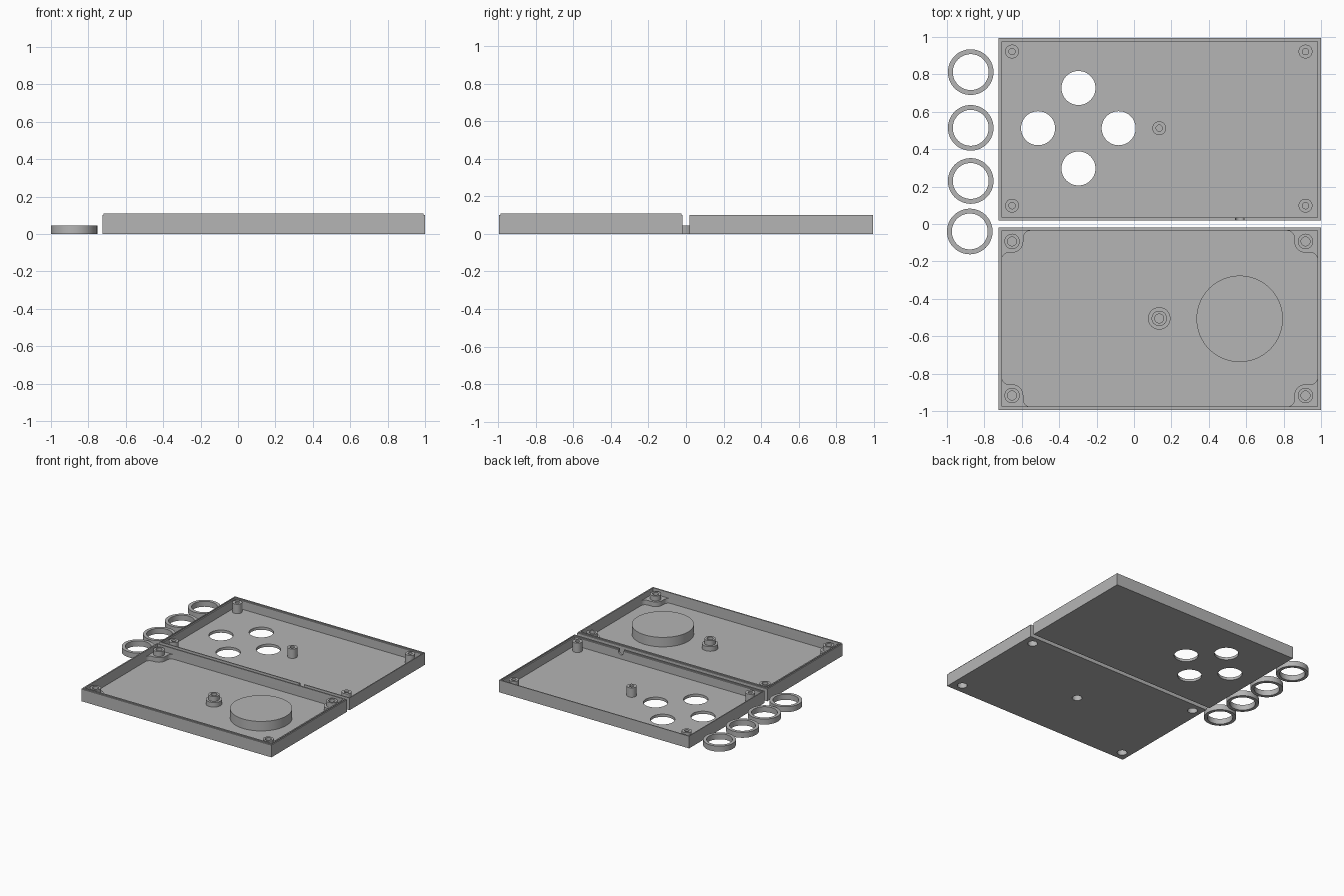
import bpy, bmesh, math

if "Cube" in bpy.data.objects:
    bpy.data.objects.remove(bpy.data.objects["Cube"])

grey = bpy.data.materials.new("plain grey")
grey.diffuse_color = (0.46, 0.46, 0.46, 1)
grey.use_nodes = True
grey.node_tree.nodes["Principled BSDF"].inputs["Base Color"].default_value = grey.diffuse_color

FLOOR, RIM, WALL = 0.022, 0.10, 0.018
X0, X1 = -0.725, 1.0


def prism(name, pts, z0, z1):
    """Solid with a flat outline, running from z0 to z1."""
    bm = bmesh.new()
    face = bm.faces.new([bm.verts.new((x, y, z0)) for x, y in pts])
    top = bmesh.ops.extrude_face_region(bm, geom=[face])["geom"]
    moved = [v for v in top if isinstance(v, bmesh.types.BMVert)]
    bmesh.ops.translate(bm, vec=(0, 0, z1 - z0), verts=moved)
    bmesh.ops.recalc_face_normals(bm, faces=bm.faces)
    mesh = bpy.data.meshes.new(name)
    bm.to_mesh(mesh)
    bm.free()
    ob = bpy.data.objects.new(name, mesh)
    mesh.materials.append(grey)
    bpy.context.collection.objects.link(ob)
    return ob


def rect(x0, y0, x1, y1, inset=0.0):
    i = inset
    return [(x0 + i, y0 + i), (x1 - i, y0 + i), (x1 - i, y1 - i), (x0 + i, y1 - i)]


def arc(cx, cy, r, a0, a1, n):
    return [(cx + r * math.cos(math.radians(a0 + (a1 - a0) * k / n)),
             cy + r * math.sin(math.radians(a0 + (a1 - a0) * k / n)))
            for k in range(n + 1)]


def disc(cx, cy, r, n=48):
    return arc(cx, cy, r, 0, 360, n)[:-1]


def combine(target, tool, op):
    """Join or cut with a helper solid, then discard the helper."""
    mod = target.modifiers.new("solid", 'BOOLEAN')
    mod.operation, mod.object, mod.solver = op, tool, 'EXACT'
    bpy.context.view_layer.objects.active = target
    bpy.ops.object.modifier_apply(modifier=mod.name)
    bpy.data.objects.remove(tool)


def add(target, pts, z0, z1):
    combine(target, prism("added", pts, z0, z1), 'UNION')


def cut(target, pts, z0, z1):
    combine(target, prism("cutter", pts, z0, z1), 'DIFFERENCE')


def finish(ob):
    bpy.ops.object.select_all(action='DESELECT')
    ob.select_set(True)
    bpy.context.view_layer.objects.active = ob
    bpy.ops.object.shade_smooth_by_angle(angle=math.radians(30))


def post_spots(ys, middle_y):
    return [(x, y) for x in (-0.652, 0.917) for y in ys] + [(0.135, middle_y)]


# Back tray: shell with an inner step on the rim
y0, y1 = 0.018, 0.995
back = prism("back_tray", rect(X0, y0, X1, y1), 0, RIM)
cut(back, rect(X0, y0, X1, y1, WALL), FLOOR, 0.2)
cut(back, rect(X0, y0, X1, y1, 0.008), RIM - 0.008, 0.2)
# Screw posts with blind holes
for x, y in post_spots((0.098, 0.922), 0.512):
    add(back, disc(x, y, 0.037, 32), FLOOR - 0.01, RIM - 0.001)
    cut(back, disc(x, y, 0.017, 24), FLOOR + 0.005, 0.2)
# Four round button openings
for x, y in ((-0.297, 0.727), (-0.297, 0.297), (-0.513, 0.512), (-0.082, 0.512)):
    cut(back, disc(x, y, 0.091), -0.1, 0.2)
# Rounded cable notch in the front wall
notch = prism("notch", arc(0, 0, 0.022, 180, 360, 16) + [(0.022, 0.1), (-0.022, 0.1)],
              -0.03, 0.03)
notch.rotation_euler.x = math.pi / 2
notch.location = (0.565, y0 + 0.009, 0.078)
bpy.context.view_layer.update()
combine(back, notch, 'DIFFERENCE')
finish(back)

# Front tray: shell with a raised inner lip
y0, y1 = -0.995, -0.018
front = prism("front_tray", rect(X0, y0, X1, y1), 0, RIM)
add(front, rect(X0, y0, X1, y1, 0.007), 0.05, 0.108)
cut(front, rect(X0, y0, X1, y1, WALL), FLOOR, 0.2)

# Corner blocks, rounded inside and flared into the walls
R, F, STEP = 0.06, 0.038, 0.06
spots = post_spots((-0.917, -0.093), -0.505)
for x, y in spots[:4]:
    sx, sy = (1 if x < 0 else -1), (1 if y < -0.5 else -1)
    cx, cy = (X0 if sx > 0 else X1), (y0 if sy > 0 else y1)
    px, py = abs(x - cx), abs(y - cy)
    w = WALL
    outline = ([(0.009, 0.009), (px + R + F, 0.009)]
               + arc(px + R + F, w + F, F, 270, 180, 8)
               + arc(px, py, R, 0, 90, 12)
               + arc(w + F, py + R + F, F, 270, 180, 8)
               + [(0.009, py + R + F)])
    add(front, [(cx + sx * u, cy + sy * v) for u, v in outline], FLOOR - 0.01, STEP)
add(front, disc(*spots[4], R, 40), FLOOR - 0.01, STEP)
# Stepped posts, open on top and recessed underneath
for x, y in spots:
    add(front, disc(x, y, 0.041, 32), STEP - 0.01, RIM)
    cut(front, disc(x, y, 0.024, 24), STEP - 0.002, 0.2)
    cut(front, disc(x, y, 0.037, 32), -0.1, 0.05)
# Large round platform
add(front, disc(0.565, -0.507, 0.231, 80), FLOOR - 0.01, 0.1)
finish(front)

# Four loose rings
for i, (x, y) in enumerate(((-0.873, 0.812), (-0.873, 0.514), (-0.873, 0.23), (-0.878, -0.04))):
    ring = prism(f"ring_{i + 1}", disc(x, y, 0.122, 64), 0, 0.045)
    cut(ring, disc(x, y, 0.096, 64), -0.1, 0.2)
    finish(ring)
